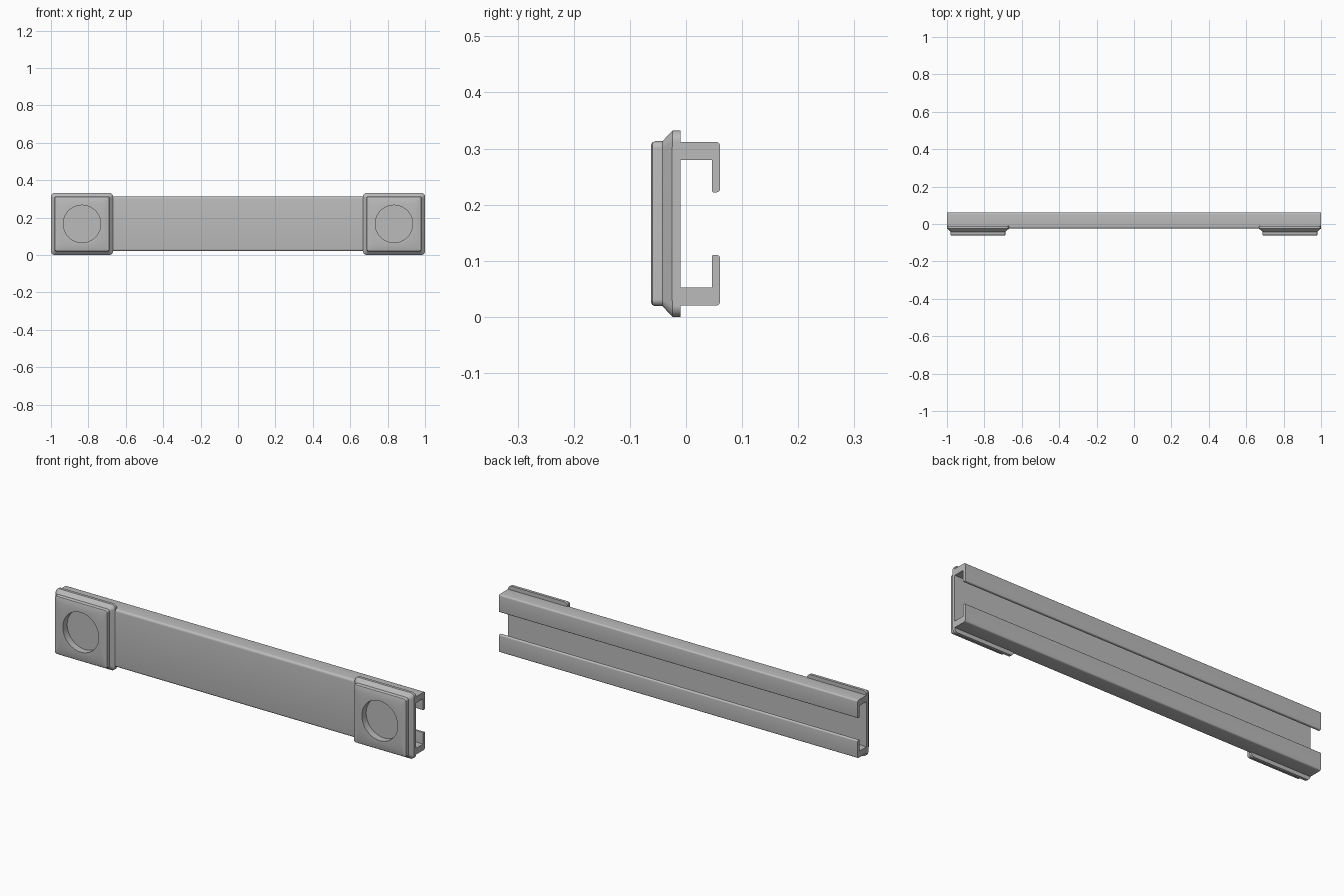
import bpy, bmesh, math

if "Cube" in bpy.data.objects:
    bpy.data.objects.remove(bpy.data.objects["Cube"])

CZ = 0.166       # mid height
HALF = 0.166     # half size of an end plate

grey = bpy.data.materials.new("plain grey")
grey.use_nodes = True
COLOR = (0.5, 0.5, 0.5, 1)
grey.diffuse_color = COLOR
grey.node_tree.nodes["Principled BSDF"].inputs["Base Color"].default_value = COLOR


def finish(bm, name):
    bmesh.ops.recalc_face_normals(bm, faces=bm.faces)
    mesh = bpy.data.meshes.new(name)
    bm.to_mesh(mesh)
    bm.free()
    mesh.materials.append(grey)
    obj = bpy.data.objects.new(name, mesh)
    bpy.context.collection.objects.link(obj)
    bpy.ops.object.select_all(action='DESELECT')
    obj.select_set(True)
    bpy.context.view_layer.objects.active = obj
    bpy.ops.object.shade_smooth_by_angle(angle=math.radians(30))
    return obj


def round_corners(corners, steps=5):
    """Replace each (y, z, radius) right-angle corner by an arc."""
    pts = []
    for i, (y, z, r) in enumerate(corners):
        if r == 0:
            pts.append((y, z))
            continue
        (py, pz, _), (ny, nz, _) = corners[i - 1], corners[(i + 1) % len(corners)]
        a, b = math.hypot(py - y, pz - z), math.hypot(ny - y, nz - z)
        u = ((py - y) / a, (pz - z) / a)
        v = ((ny - y) / b, (nz - z) / b)
        for k in range(steps + 1):
            t = math.pi / 2 * k / steps
            fu, fv = r * (1 - math.sin(t)), r * (1 - math.cos(t))
            pts.append((y + u[0] * fu + v[0] * fv, z + u[1] * fu + v[1] * fv))
    return pts


# C-shaped rail: lower half of the section, mirrored to the upper half
lower = [(-0.01, -0.114, 0), (0.046, -0.114, 0), (0.046, -0.056, 0.003),
         (0.061, -0.056, 0.006), (0.061, -0.146, 0.008), (-0.025, -0.146, 0.012)]
upper = [(y, -z, r) for y, z, r in reversed(lower)]
bm = bmesh.new()
section = [bm.verts.new((-1, y, CZ + z)) for y, z in round_corners(lower + upper)]
face = bm.faces.new(section)
ext = bmesh.ops.extrude_face_region(bm, geom=[face], use_keep_orig=True)
moved = [v for v in ext["geom"] if isinstance(v, bmesh.types.BMVert)]
bmesh.ops.translate(bm, verts=moved, vec=(2, 0, 0))
finish(bm, "channel_rail")

# End plates: stacked rounded squares, ending in a round recess
QUARTER = 16


def square_loop(half, radius, y):
    pts = []
    for q in range(4):
        mid = math.pi / 2 * q + math.pi / 4
        sx, sz = (round(math.cos(mid) * math.sqrt(2)), round(math.sin(mid) * math.sqrt(2)))
        for i in range(QUARTER):
            a = math.pi / 2 * (q + i / (QUARTER - 1))
            pts.append((sx * (half - radius) + radius * math.cos(a), y,
                        sz * (half - radius) + radius * math.sin(a)))
    return pts


def circle_loop(radius, y):
    n = 4 * QUARTER
    return [(radius * math.cos(2 * math.pi * (i + 0.5) / n), y,
             radius * math.sin(2 * math.pi * (i + 0.5) / n)) for i in range(n)]


def end_plate(name, cx):
    loops = [square_loop(HALF, 0.02, -0.01),
             square_loop(HALF, 0.02, -0.024),
             square_loop(0.147, 0.012, -0.042),
             square_loop(0.147, 0.012, -0.055),
             square_loop(0.145, 0.010, -0.060),
             square_loop(0.141, 0.008, -0.062),
             circle_loop(0.10, -0.062),
             circle_loop(0.10, -0.027)]
    bm = bmesh.new()
    rings = [[bm.verts.new((cx + x, y, CZ + z)) for x, y, z in lp] for lp in loops]
    n = 4 * QUARTER
    for a, b in zip(rings, rings[1:]):
        for i in range(n):
            j = (i + 1) % n
            bm.faces.new((a[i], a[j], b[j], b[i]))
    bm.faces.new(rings[0])      # back
    bm.faces.new(rings[-1])     # recess floor
    finish(bm, name)


for name, side in (("left_end_plate", 1), ("right_end_plate", -1)):
    end_plate(name, side * (1 - HALF))
